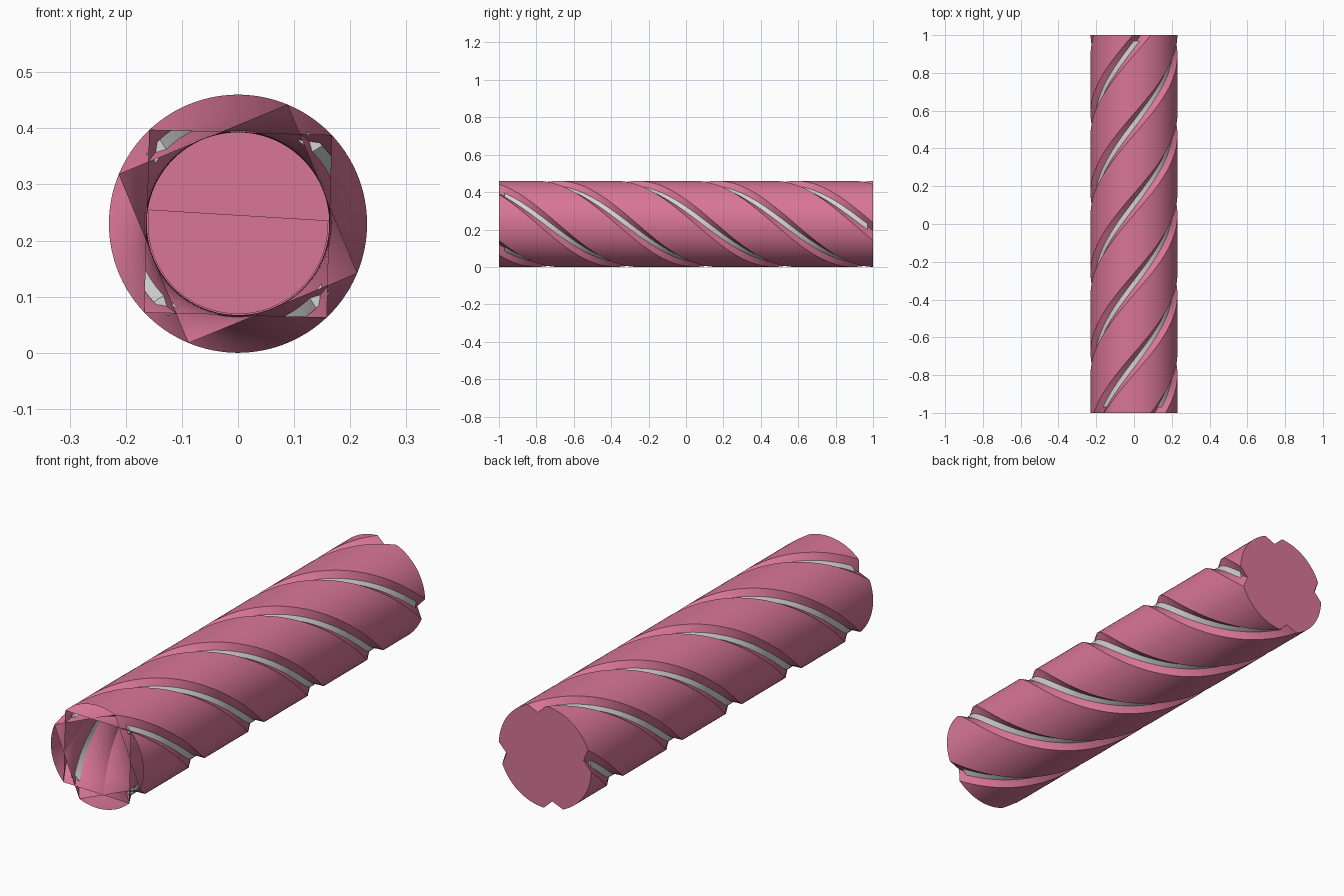
import bpy
import bmesh
from math import cos, sin, radians

cube = bpy.data.objects.get("Cube")
if cube:
    bpy.data.objects.remove(cube, do_unlink=True)

RADIUS = 0.23
GROOVES = 4
STEPS = 180
START = 55.5       # groove centre angle at the front end
HALF_MOUTH = 12    # half of the groove opening, in degrees
TWIST = 213        # degrees per unit of length


def material(name, colour):
    mat = bpy.data.materials.new(name)
    mat.use_nodes = True
    mat.diffuse_color = (*colour, 1)
    mat.node_tree.nodes["Principled BSDF"].inputs["Base Color"].default_value = (*colour, 1)
    return mat


PINK = material("rose pink", (0.69, 0.18, 0.31))
GREY = material("light grey", (0.66, 0.66, 0.66))


def polar(angle, r):
    return r * cos(radians(angle)), r * sin(radians(angle))


def place(point, y):
    """Turn a section point by the twist at y and lift it to the tube axis."""
    a = -radians(TWIST * (y + 1))
    x, z = point
    return x * cos(a) - z * sin(a), y, RADIUS + x * sin(a) + z * cos(a)


def finish(bm, name, mat):
    mesh = bpy.data.meshes.new(name)
    bm.to_mesh(mesh)
    bm.free()
    mesh.materials.append(mat)
    obj = bpy.data.objects.new(name, mesh)
    bpy.context.collection.objects.link(obj)
    bpy.ops.object.select_all(action='DESELECT')
    obj.select_set(True)
    bpy.context.view_layer.objects.active = obj
    bpy.ops.object.shade_smooth_by_angle(angle=radians(30))
    return obj


def twisted_sweep(name, profile, mat, end=1.0, closed=False):
    """Sweep a section along y with the twist, once for each groove."""
    bm = bmesh.new()
    for k in range(GROOVES):
        c, s = polar(k * 360 / GROOVES, 1)
        section = [(x * c - z * s, x * s + z * c) for x, z in profile]
        rings = []
        for j in range(STEPS + 1):
            y = -end + 2 * end * j / STEPS
            rings.append([bm.verts.new(place(p, y)) for p in section])
        n = len(section)
        for near, far in zip(rings, rings[1:]):
            for i in range(n if closed else n - 1):
                m = (i + 1) % n
                bm.faces.new((near[i], far[i], far[m], near[m]))
        if closed:
            bm.faces.new(rings[0])
            bm.faces.new(rings[-1][::-1])
    return finish(bm, name, mat)


def arc(a0, a1, r, n):
    return [polar(a0 + (a1 - a0) * i / n, r) for i in range(n + 1)]


def chord(a0, a1, r, n):
    p, q = polar(a0, r), polar(a1, r)
    return [(p[0] + (q[0] - p[0]) * i / n, p[1] + (q[1] - p[1]) * i / n)
            for i in range(n + 1)]


# Outer spiral bands between the grooves
low, high = START - HALF_MOUTH, START + HALF_MOUTH
land = arc(high, low + 90, RADIUS, 14)
twisted_sweep("spiral_bands", land, PINK)

# Two twisted square sleeves, whose crossing corners form the V grooves
twisted_sweep("groove_wall_lower", chord(low, low + 90, RADIUS, 10), PINK)
twisted_sweep("groove_wall_upper", chord(high, high + 90, RADIUS, 10), PINK)

# Grey strips lying in the grooves
strip = arc(START - 6.3, START + 6.3, 0.205, 2) + arc(START + 5, START - 5, 0.183, 2)
twisted_sweep("groove_strips", strip, GREY, end=0.97, closed=True)

# Notched cap on the back end
apex = RADIUS * cos(radians(45)) / cos(radians(45 - HALF_MOUTH))
bm = bmesh.new()
outline = []
for k in range(GROOVES):
    turn = 90 * k
    outline.append(polar(START + turn, apex))
    outline += arc(high + turn, low + 90 + turn, RADIUS, 14)
bm.faces.new([bm.verts.new(place(p, 1)) for p in outline][::-1])
bm.normal_update()
for f in bm.faces:
    if f.normal.y < 0:
        f.normal_flip()
finish(bm, "back_cap", PINK)

# Half disc lining the inside of the cap, facing the open end
bm = bmesh.new()
half = [(x, 0.996, RADIUS + z) for x, z in arc(171, 362, 0.161, 32)]
bm.faces.new([bm.verts.new(p) for p in half])
bm.normal_update()
for f in bm.faces:
    if f.normal.y > 0:
        f.normal_flip()
finish(bm, "inner_half_disc", PINK)
